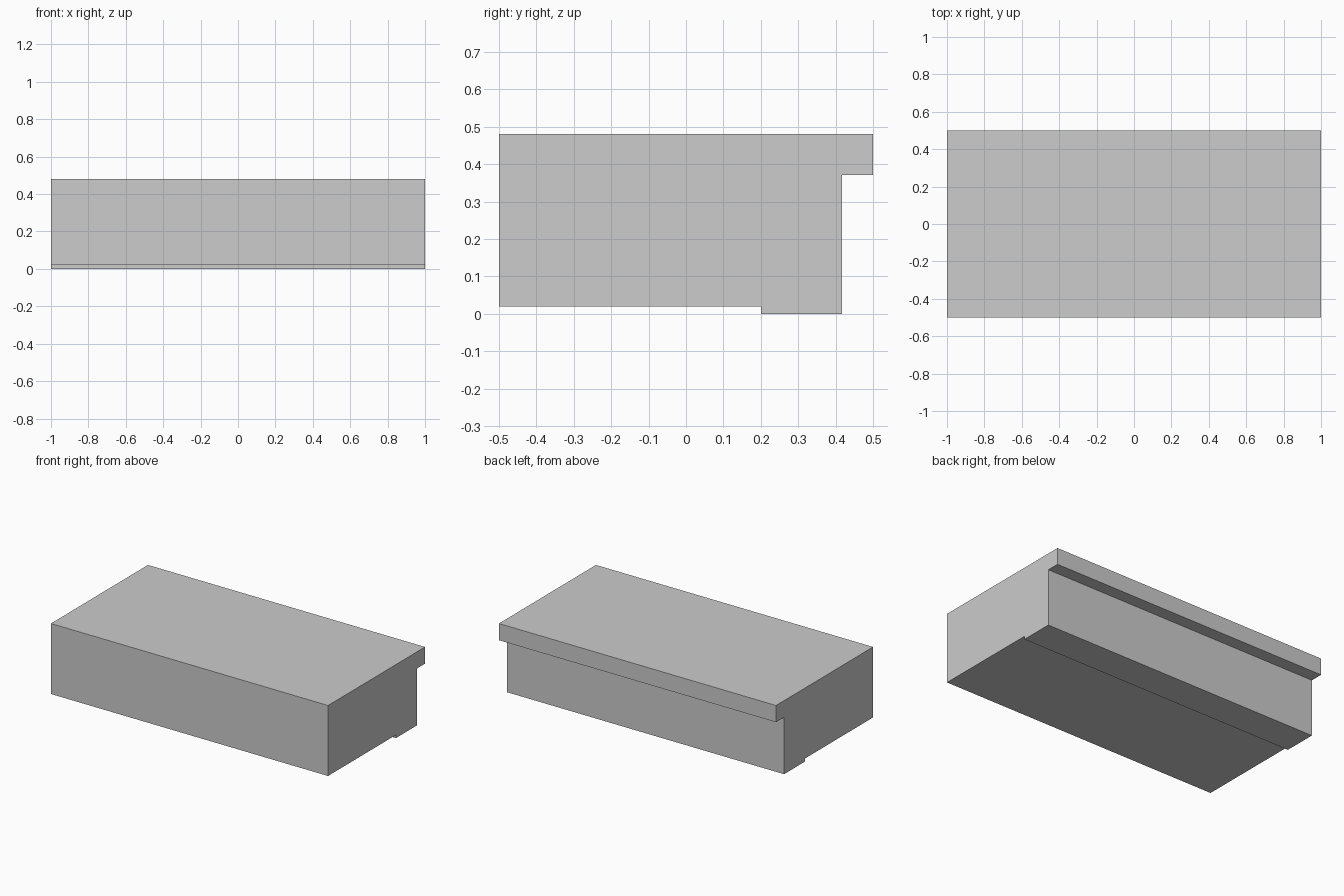
import bpy
import bmesh

if "Cube" in bpy.data.objects:
    bpy.data.objects.remove(bpy.data.objects["Cube"])

grey = bpy.data.materials.new("light grey")
grey.diffuse_color = (0.604, 0.604, 0.604, 1)
grey.use_nodes = True
grey.node_tree.nodes["Principled BSDF"].inputs["Base Color"].default_value = grey.diffuse_color


def extrude_profile(name, points, x0, x1):
    """Extrude a (y, z) side profile along x."""
    bm = bmesh.new()
    face = bm.faces.new([bm.verts.new((x0, y, z)) for y, z in points])
    result = bmesh.ops.extrude_face_region(bm, geom=[face])
    moved = [g for g in result["geom"] if isinstance(g, bmesh.types.BMVert)]
    bmesh.ops.translate(bm, verts=moved, vec=(x1 - x0, 0, 0))
    bmesh.ops.recalc_face_normals(bm, faces=bm.faces)
    mesh = bpy.data.meshes.new(name)
    bm.to_mesh(mesh)
    bm.free()
    mesh.materials.append(grey)
    obj = bpy.data.objects.new(name, mesh)
    bpy.context.collection.objects.link(obj)
    return obj


TOP, LEDGE, LOW = 0.48, 0.371, 0.025
SEAM, BACK, SKIN = 0.195, 0.417, 0.005

# main block: thick front with the top slab overhanging at the back
extrude_profile("main_block", [
    (-0.5, LOW), (SEAM, LOW), (SEAM, LEDGE), (SEAM + SKIN, LEDGE),
    (SEAM + SKIN, 0), (BACK, 0), (BACK, LEDGE), (0.5, LEDGE),
    (0.5, TOP), (-0.5, TOP)], -1, 1)

# two thin L-shaped liners under the front, meeting at the middle
for side, x0 in (("left", -1), ("right", 0)):
    extrude_profile(side + "_liner", [
        (-0.5, LOW - SKIN), (SEAM + SKIN, LOW - SKIN), (SEAM + SKIN, LEDGE),
        (SEAM, LEDGE), (SEAM, LOW), (-0.5, LOW)], x0, x0 + 1)
